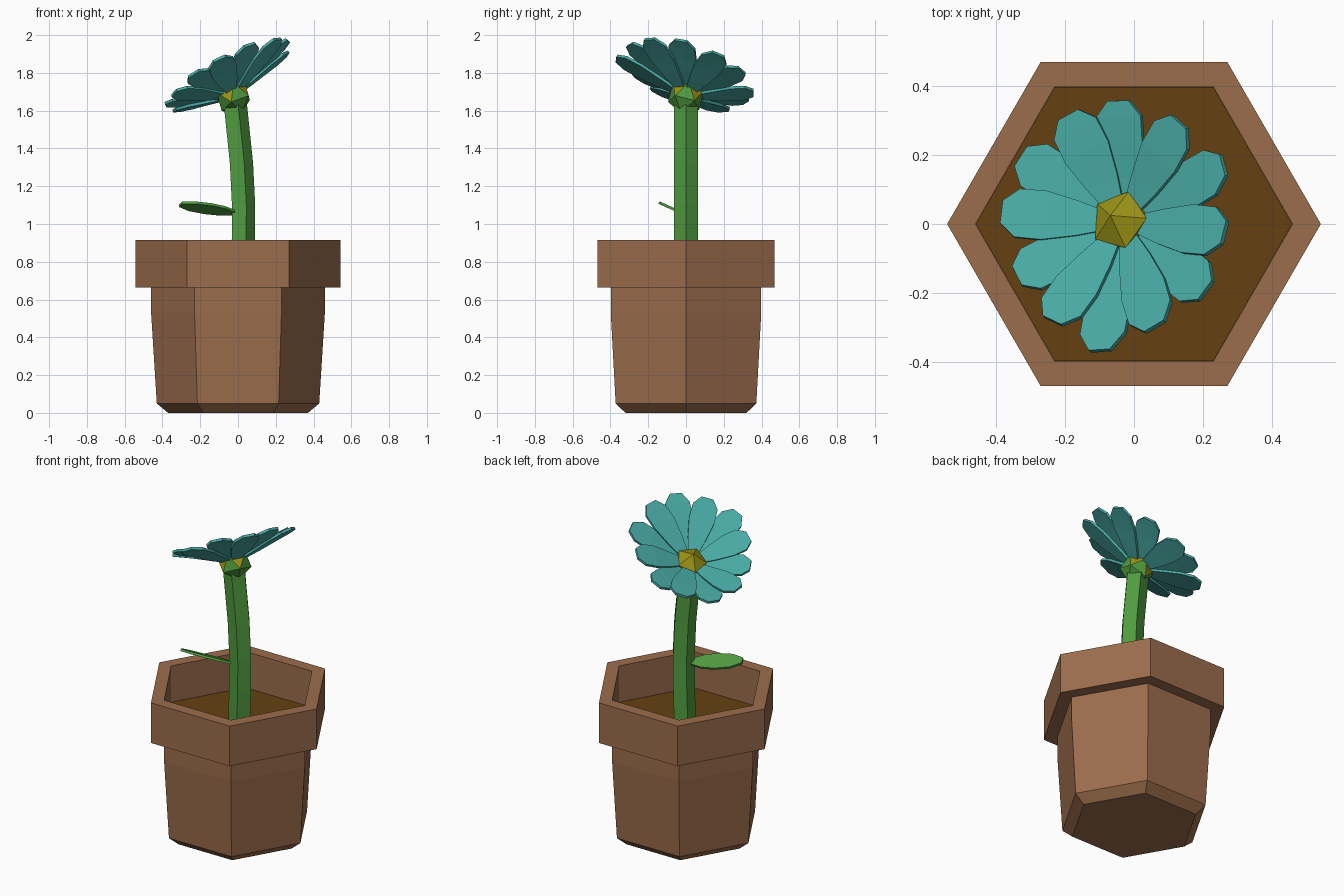
import bpy, bmesh
from math import cos, sin, radians, tau
from mathutils import Vector, Matrix

if "Cube" in bpy.data.objects:
    bpy.data.objects.remove(bpy.data.objects["Cube"])


def material(name, rgb):
    m = bpy.data.materials.new(name)
    m.diffuse_color = (*rgb, 1)
    m.use_nodes = True
    m.node_tree.nodes["Principled BSDF"].inputs["Base Color"].default_value = m.diffuse_color
    return m


CLAY = material("clay", (0.33, 0.153, 0.072))
SOIL = material("soil", (0.13, 0.052, 0.006))
GREEN = material("green", (0.08, 0.33, 0.05))
TEAL = material("teal", (0.065, 0.40, 0.37))
YELLOW = material("yellow", (0.33, 0.29, 0.008))


def finish(name, bm, *mats):
    bmesh.ops.recalc_face_normals(bm, faces=bm.faces)
    me = bpy.data.meshes.new(name)
    bm.to_mesh(me)
    bm.free()
    for m in mats:
        me.materials.append(m)
    ob = bpy.data.objects.new(name, me)
    bpy.context.collection.objects.link(ob)
    return ob


def rings(name, profile, sides, mat):
    """Closed stack of polygon rings; each profile entry is (radius, x, z)."""
    bm = bmesh.new()
    loops = [[bm.verts.new((x + r * cos(tau * i / sides), r * sin(tau * i / sides), z))
              for i in range(sides)] for r, x, z in profile]
    for a, b in zip(loops, loops[1:]):
        for i in range(sides):
            j = (i + 1) % sides
            bm.faces.new((a[i], a[j], b[j], b[i]))
    bm.faces.new(loops[0][::-1])
    bm.faces.new(loops[-1])
    return finish(name, bm, mat)


def blade(name, rows, thickness, matrix, mat):
    """Thin symmetric blade along local x; rows are (x, half width, height)."""
    bm = bmesh.new()
    pairs = [(bm.verts.new((x, -w, h)), bm.verts.new((x, w, h))) for x, w, h in rows]
    for (a, b), (c, d) in zip(pairs, pairs[1:]):
        bm.faces.new((a, c, d, b))
    ob = finish(name, bm, mat)
    ob.matrix_world = matrix
    mod = ob.modifiers.new("thickness", "SOLIDIFY")
    mod.thickness = thickness
    mod.offset = 0
    return ob


# Hexagonal pot with rim, closed inside just below the soil
rings("pot", [(r, 0, z) for r, z in [
    (0.37, 0), (0.43, 0.05), (0.46, 0.53), (0.46, 0.665), (0.542, 0.665),
    (0.542, 0.915), (0.46, 0.915), (0.46, 0.68)]], 6, CLAY)
rings("soil", [(0.459, 0, 0.682), (0.459, 0, 0.69)], 6, SOIL)

# Five-sided curved stem
rings("stem", [(0.068, x, z) for x, z in [
    (0.015, 0.685), (0.022, 0.92), (0.023, 1.1), (0.012, 1.32), (-0.02, 1.63)]], 5, GREEN)

# Leaf
d = Vector((-0.29, -0.10, 0.045)).normalized()
n = Vector((0, 0.41, 0.91))
n = (n - d * n.dot(d)).normalized()
m = Matrix((d, n.cross(d), n)).transposed().to_4x4()
m.translation = (-0.01, -0.02, 1.058)
blade("leaf", [(0, 0.015, 0), (0.08, 0.048, 0), (0.16, 0.058, 0), (0.25, 0.05, 0),
               (0.315, 0.02, 0)], 0.014, m, GREEN)

# Flower head frame, tilted towards the back left
axis = Vector((-0.5, 0.289, 1)).normalized()
head = Matrix.Translation((-0.025, 0, 1.675)) @ \
    Vector((0, 0, 1)).rotation_difference(axis).to_matrix().to_4x4()

# Faceted flower centre: yellow above, green cup below
bm = bmesh.new()
bmesh.ops.create_icosphere(bm, subdivisions=1, radius=0.1)
for f in bm.faces:
    f.material_index = 0 if f.calc_center_median().z > 0 else 1
finish("flower_centre", bm, YELLOW, GREEN).matrix_world = head

# Petals: (angle, length)
petals = [(88, 0.34), (50, 0.34), (19, 0.385), (-12, 0.395), (-37, 0.415), (-63, 0.395),
          (-90, 0.41), (-116, 0.35), (-149, 0.33), (176, 0.34), (147, 0.35), (115, 0.335)]
for i, (angle, length) in enumerate(petals):
    lift = 0.006 if i % 2 else -0.006
    rows = [(length * t, w, h + lift) for t, w, h in [
        (0.12, 0.025, 0.02), (0.38, 0.052, 0.05), (0.65, 0.073, 0.083),
        (0.87, 0.072, 0.107), (1.0, 0.034, 0.12)]]
    blade(f"petal_{i + 1}", rows, 0.015,
          head @ Matrix.Rotation(radians(angle), 4, "Z"), TEAL)
